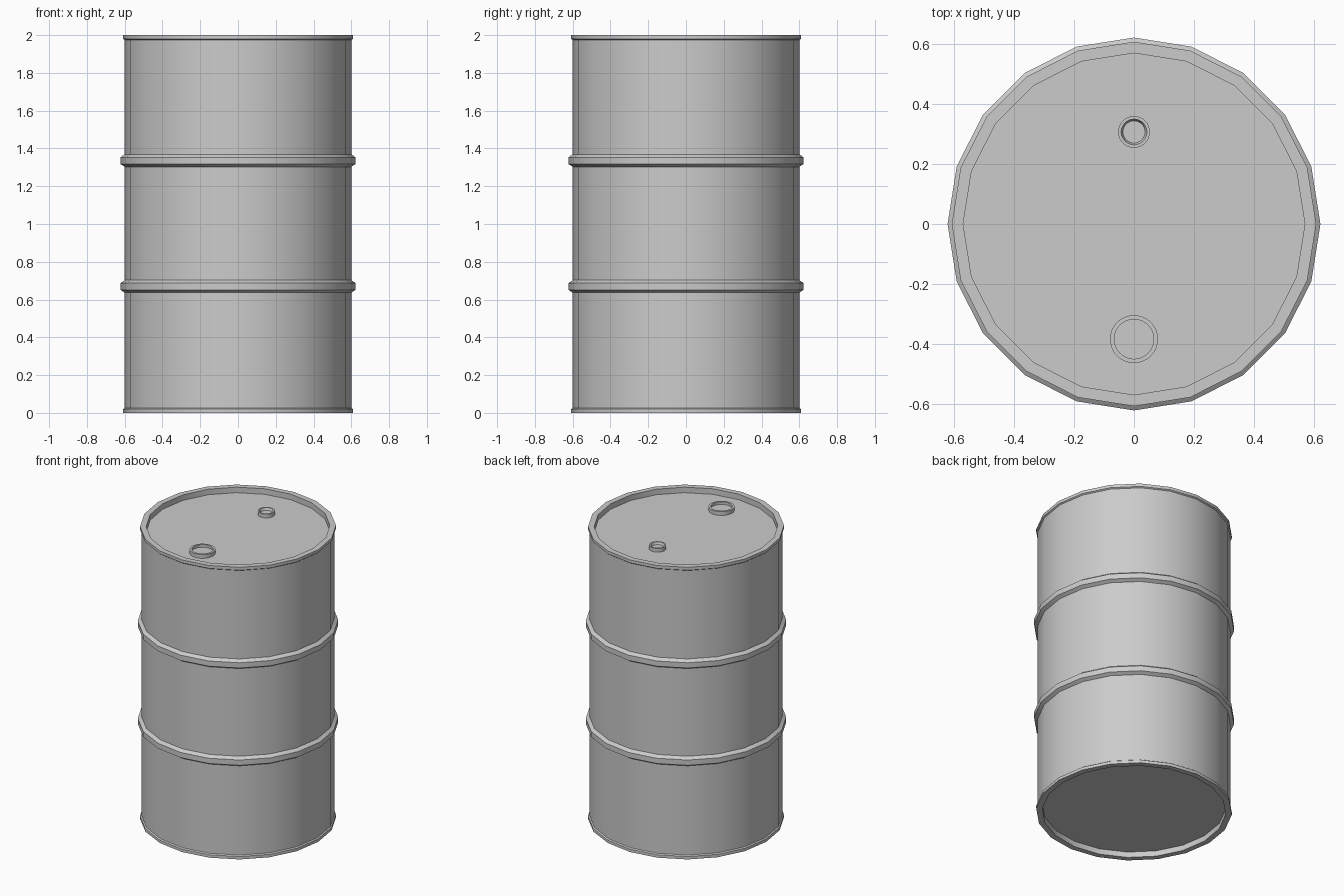
import bpy, bmesh, math

if "Cube" in bpy.data.objects:
    bpy.data.objects.remove(bpy.data.objects["Cube"])


def lathe(name, profile, sides, location=(0, 0, 0)):
    """Revolve an (r, z) profile around z; r = 0 ends become closed caps."""
    bm = bmesh.new()
    rings = []
    for r, z in profile:
        rings.append([bm.verts.new((r * math.cos(2 * math.pi * i / sides),
                                    r * math.sin(2 * math.pi * i / sides), z))
                      for i in range(sides)])
    for a, b in zip(rings, rings[1:]):
        for i in range(sides):
            j = (i + 1) % sides
            bm.faces.new((a[i], a[j], b[j], b[i]))
    # close both ends with flat discs
    bm.faces.new(rings[0][::-1])
    bm.faces.new(rings[-1])
    bmesh.ops.recalc_face_normals(bm, faces=bm.faces[:])
    mesh = bpy.data.meshes.new(name)
    bm.to_mesh(mesh)
    bm.free()
    obj = bpy.data.objects.new(name, mesh)
    obj.location = location
    bpy.context.collection.objects.link(obj)
    bpy.ops.object.select_all(action='DESELECT')
    obj.select_set(True)
    bpy.context.view_layer.objects.active = obj
    bpy.ops.object.shade_smooth_by_angle(angle=math.radians(30))
    return obj


LID_Z = 1.962


def rib(z):
    """Raised rolling hoop centred on height z."""
    return [(0.60, z - 0.03), (0.622, z - 0.016), (0.622, z + 0.02), (0.60, z + 0.036)]


# Drum body: recessed base, bottom rim, two hoops, top rim, recessed lid
lathe("drum_body",
      [(0.57, 0.038), (0.57, 0.0), (0.608, 0.0), (0.608, 0.02), (0.60, 0.026)]
      + rib(0.667) + rib(1.333)
      + [(0.60, 1.974), (0.608, 1.98), (0.608, 2.0), (0.57, 2.0), (0.57, LID_Z)], 20)

# Large filler bung with a recessed centre
lathe("large_bung", [(0.08, -0.002), (0.08, 0.026), (0.066, 0.026), (0.066, 0.008)],
      32, (0, -0.384, LID_Z))

# Small vent bung with a stepped recess
lathe("small_bung", [(0.053, -0.002), (0.053, 0.026), (0.043, 0.026), (0.037, 0.01)],
      32, (0, 0.307, LID_Z))
